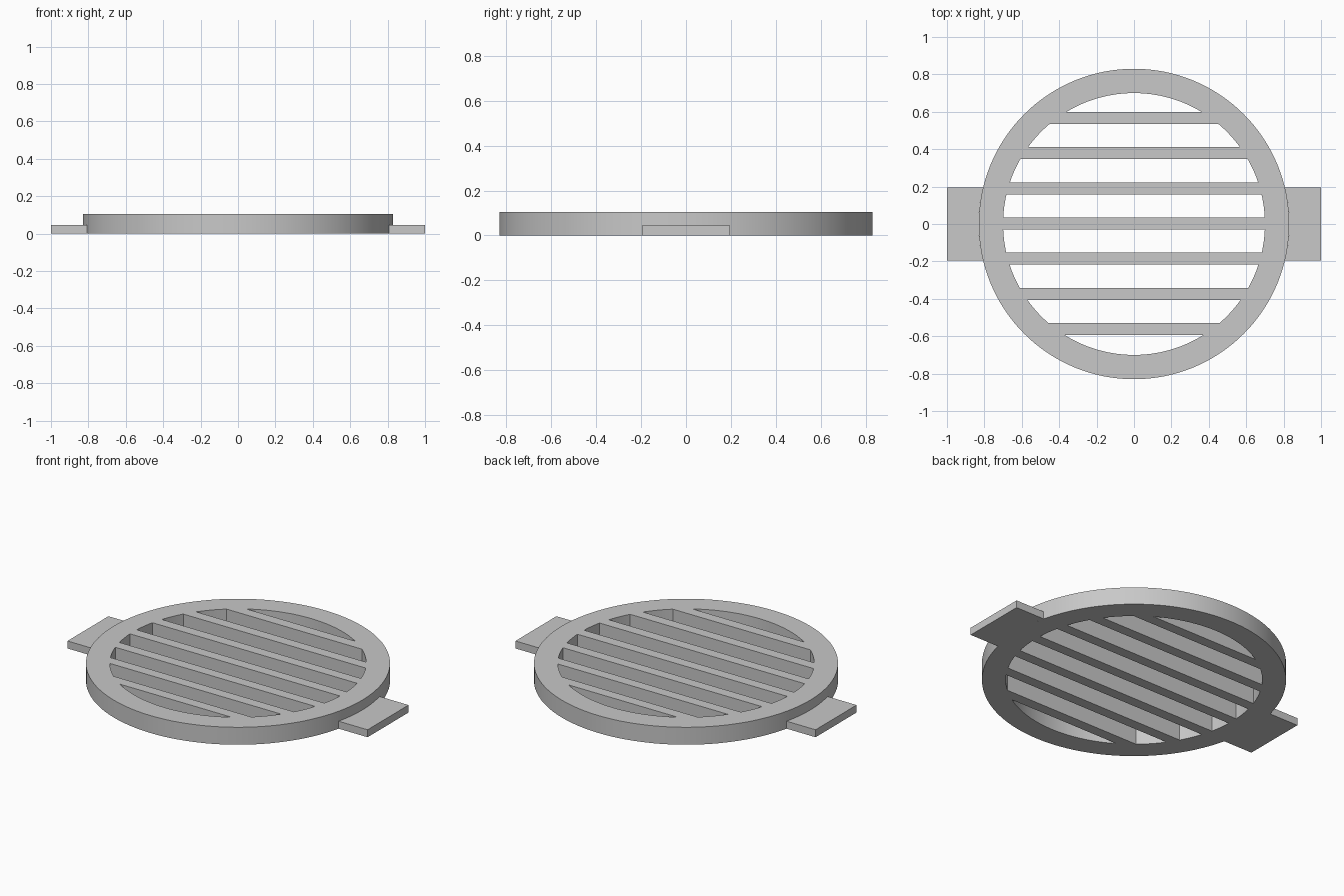
import bpy
import bmesh
from math import sin, cos, pi, sqrt, radians

if "Cube" in bpy.data.objects:
    bpy.data.objects.remove(bpy.data.objects["Cube"], do_unlink=True)

OUTER, INNER, HEIGHT = 0.83, 0.70, 0.105
BAR_WIDTH, BAR_STEP, BAR_OFFSET = 0.064, 0.188, 0.003
TAB_HALF, TAB_HEIGHT = 0.195, 0.045
SEGMENTS = 128

grey = bpy.data.materials.new("light grey")
grey.use_nodes = True
colour = (0.58, 0.58, 0.58, 1)
grey.diffuse_color = colour
grey.node_tree.nodes["Principled BSDF"].inputs["Base Color"].default_value = colour


def finish(name, bm):
    """Turn a bmesh into a shaded object."""
    bmesh.ops.recalc_face_normals(bm, faces=bm.faces)
    mesh = bpy.data.meshes.new(name)
    bm.to_mesh(mesh)
    bm.free()
    mesh.materials.append(grey)
    obj = bpy.data.objects.new(name, mesh)
    bpy.context.collection.objects.link(obj)
    bpy.ops.object.select_all(action="DESELECT")
    obj.select_set(True)
    bpy.context.view_layer.objects.active = obj
    bpy.ops.object.shade_smooth_by_angle(angle=radians(30))
    return obj


def prism(name, outline, height):
    """Extrude a flat outline up from the ground."""
    bm = bmesh.new()
    face = bm.faces.new([bm.verts.new((x, y, 0)) for x, y in outline])
    top = bmesh.ops.extrude_face_region(bm, geom=[face], use_keep_orig=True)
    verts = [v for v in top["geom"] if isinstance(v, bmesh.types.BMVert)]
    bmesh.ops.translate(bm, verts=verts, vec=(0, 0, height))
    return finish(name, bm)


def arc(radius, y0, y1, steps):
    """Points on the +x side of a circle between two y values."""
    ys = [y0 + (y1 - y0) * i / steps for i in range(steps + 1)]
    return [(sqrt(radius ** 2 - y * y), y) for y in ys]


# Outer ring, a rectangle section swept around z
bm = bmesh.new()
section = [(INNER, 0), (OUTER, 0), (OUTER, HEIGHT), (INNER, HEIGHT)]
loops = []
for i in range(SEGMENTS):
    a = 2 * pi * i / SEGMENTS
    loops.append([bm.verts.new((r * cos(a), r * sin(a), z)) for r, z in section])
for i in range(SEGMENTS):
    here, there = loops[i], loops[(i + 1) % SEGMENTS]
    for k in range(4):
        n = (k + 1) % 4
        bm.faces.new((here[k], there[k], there[n], here[n]))
finish("outer_ring", bm)

# Seven grate bars, with ends that follow the inside of the ring
for i in range(-3, 4):
    y = BAR_OFFSET + i * BAR_STEP
    right = arc(INNER, y - BAR_WIDTH / 2, y + BAR_WIDTH / 2, 4)
    left = [(-px, py) for px, py in reversed(right)]
    prism(f"grate_bar_{i + 4}", right + left, HEIGHT)

# Side tabs, butted against the outside of the ring
for side, name in ((1, "left_tab"), (-1, "right_tab")):
    inner_edge = arc(OUTER, -TAB_HALF, TAB_HALF, 10)
    outline = inner_edge + [(1, TAB_HALF), (1, -TAB_HALF)]
    prism(name, [(side * x, y) for x, y in outline], TAB_HEIGHT)
